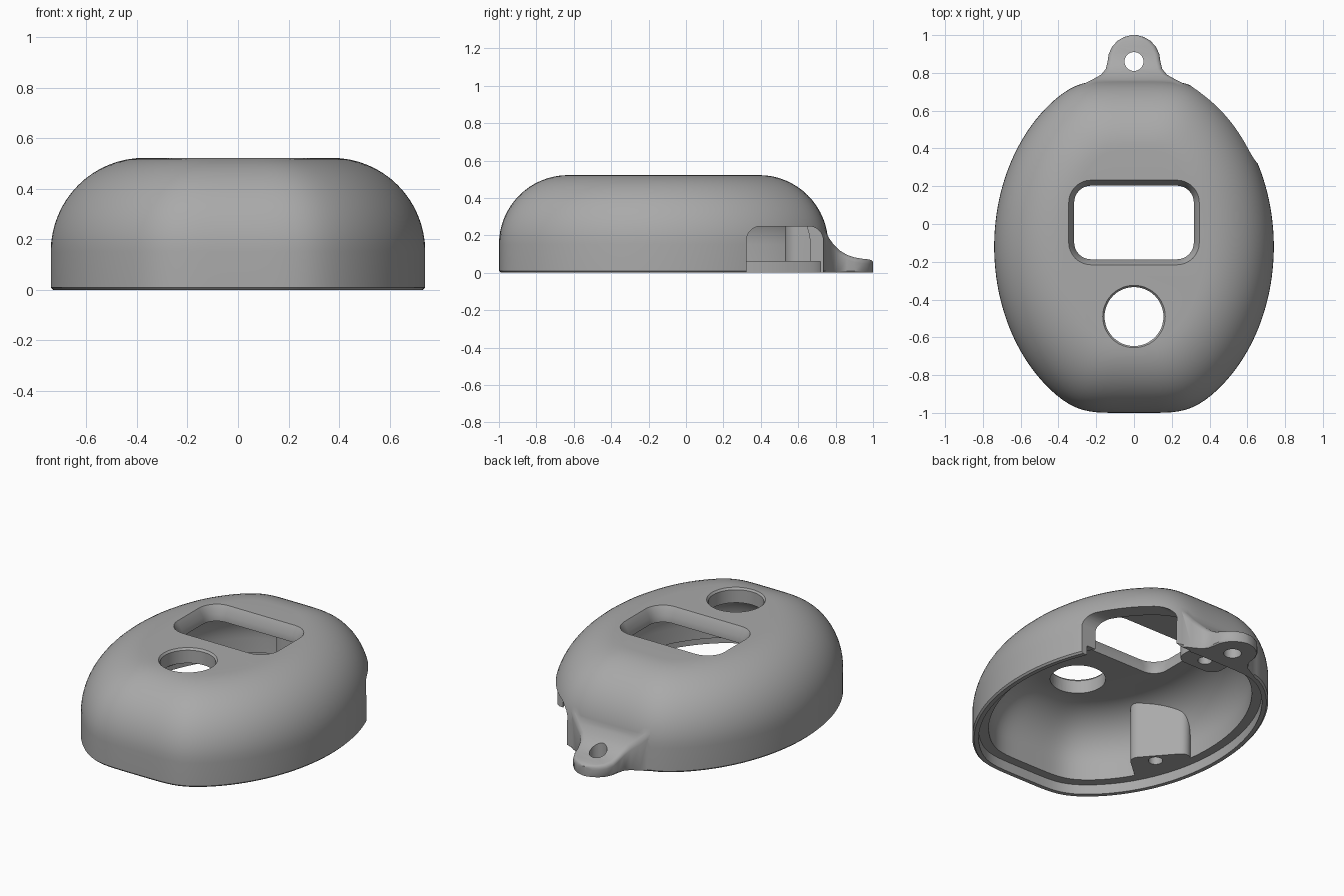
import bpy, bmesh, math

if "Cube" in bpy.data.objects:
    bpy.data.objects.remove(bpy.data.objects["Cube"], do_unlink=True)

grey = bpy.data.materials.new("shell grey")
grey.use_nodes = True
colour = (0.4, 0.4, 0.4, 1)
grey.diffuse_color = colour
grey.node_tree.nodes["Principled BSDF"].inputs["Base Color"].default_value = colour


def loft(name, rings):
    """Closed solid skinned through rings of equal point count."""
    bm = bmesh.new()
    loops = [[bm.verts.new(p) for p in ring] for ring in rings]
    n = len(loops[0])
    for a, b in zip(loops, loops[1:]):
        for i in range(n):
            j = (i + 1) % n
            bm.faces.new((a[i], a[j], b[j], b[i]))
    bm.faces.new(loops[0][::-1])
    bm.faces.new(loops[-1])
    bmesh.ops.recalc_face_normals(bm, faces=bm.faces)
    mesh = bpy.data.meshes.new(name)
    bm.to_mesh(mesh)
    bm.free()
    obj = bpy.data.objects.new(name, mesh)
    bpy.context.collection.objects.link(obj)
    mesh.materials.append(grey)
    return obj


def combine(target, tool, operation):
    """Apply an exact boolean and discard the tool."""
    mod = target.modifiers.new(operation, 'BOOLEAN')
    mod.operation, mod.object, mod.solver = operation, tool, 'EXACT'
    bpy.context.view_layer.update()
    evaluated = target.evaluated_get(bpy.context.evaluated_depsgraph_get())
    mesh = bpy.data.meshes.new_from_object(evaluated)
    target.modifiers.clear()
    target.data = mesh
    bpy.data.objects.remove(tool, do_unlink=True)


def rounded_rect(cx, cy, hx, hy, r, steps=8):
    pts = []
    for k, (sx, sy) in enumerate(((1, 1), (-1, 1), (-1, -1), (1, -1))):
        for s in range(steps + 1):
            a = (k + s / steps) * math.pi / 2
            pts.append((cx + sx * (hx - r) + r * math.cos(a),
                        cy + sy * (hy - r) + r * math.sin(a)))
    return pts


def prism(name, outline, z0, z1):
    return loft(name, [[(x, y, z) for x, y in outline] for z in (z0, z1)])


def circle(cx, cy, r, n=48):
    return [(cx + r * math.cos(math.tau * i / n), cy + r * math.sin(math.tau * i / n))
            for i in range(n)]


# Plan outline: an ellipse flattened at both ends, with eased corners
HALF_X, HALF_Y, MID_Y, N = 0.742, 0.88, -0.12, 144
plan = []
for i in range(N):
    c, s = math.cos(math.tau * i / N), math.sin(math.tau * i / N)
    reach = 1 / math.hypot(c / HALF_X, s / 0.95)
    if abs(s) > 0.01:
        reach = min(reach, HALF_Y / abs(s))
    plan.append((reach * c, reach * s))
for _ in range(8):
    plan = [tuple((plan[i - 1][k] + 2 * plan[i][k] + plan[(i + 1) % N][k]) / 4 for k in (0, 1))
            for i in range(N)]


def plan_ring(inset, z):
    kx, ky = 1 - inset / HALF_X, 1 - inset / HALF_Y
    return [(x * kx, MID_Y + y * ky, z) for x, y in plan]


def dome(name, inset, start, top, radius):
    """Straight wall followed by a quarter-round shoulder."""
    rings = [plan_ring(i, z) for i, z in start]
    for k in range(17):
        a = k / 16 * math.pi / 2
        rings.append(plan_ring(inset + radius * (1 - math.cos(a)),
                               top - radius + radius * math.sin(a)))
    return loft(name, rings)


# Outer shell
shell = dome("shell", 0, [(0.01, 0), (0, 0.01)], 0.522, 0.37)

# Hanging lug, flared into the back wall: y, half width, height
stations = [(0.66, 0.30, 0.33), (0.72, 0.285, 0.275), (0.745, 0.26, 0.225), (0.765, 0.22, 0.185),
            (0.79, 0.175, 0.15), (0.82, 0.15, 0.12), (0.86, 0.14, 0.096), (0.90, 0.134, 0.082),
            (0.94, 0.115, 0.075), (0.97, 0.087, 0.072), (0.99, 0.052, 0.068), (1.0, 0.015, 0.06)]
lug_rings = []
for y, w, h in stations:
    e = min(0.025, w * 0.6)
    half = [(w - 0.006, 0), (w, 0.008), (w, h - e)]
    half += [(w - e + e * math.cos(a), h - e + e * math.sin(a))
             for a in (math.pi / 8, math.pi / 4, math.pi * 3 / 8, math.pi / 2)]
    section = half + [(-x, z) for x, z in reversed(half)]
    lug_rings.append([(x, y, z) for x, z in section])
combine(shell, loft("lug", lug_rings), 'UNION')

# Hollow interior, leaving two screw bosses standing
cavity = dome("cavity", 0.09, [(0.09, 0.03)], 0.43, 0.28)
combine(cavity, prism("back_boss", rounded_rect(0, 0.68, 0.14, 0.15, 0.07), -0.1, 0.6), 'DIFFERENCE')
turn = math.radians(-139)
side = [(-0.60 + x * math.cos(turn) - y * math.sin(turn),
         -0.46 + x * math.sin(turn) + y * math.cos(turn))
        for x, y in rounded_rect(0, 0, 0.15, 0.17, 0.05)]
side = [(-0.60 + (x + 0.60) * 1.0, y) for x, y in side]
combine(cavity, prism("side_boss", side, -0.1, 0.6), 'DIFFERENCE')
combine(shell, cavity, 'DIFFERENCE')

# Stepped rim around the open underside
combine(shell, loft("rim_step", [plan_ring(0.035, z) for z in (-0.1, 0.06)]), 'DIFFERENCE')

# Chamfered window and round button hole in the roof
window = loft("window", [[(x, y, z) for x, y in rounded_rect(0, 0.008, 0.317 + f, 0.195 + f, 0.09 + f)]
                         for z, f in ((0.3, 0), (0.47, 0), (0.57, 0.056))])
combine(shell, window, 'DIFFERENCE')
button = loft("button_hole", [[(x, y, z) for x, y in circle(0, -0.49, r)]
                              for z, r in ((0.3, 0.156), (0.51, 0.156), (0.54, 0.18))])
combine(shell, button, 'DIFFERENCE')

# Side opening with rounded upper corners
opening = rounded_rect(0.528, 0.0, 0.205, 0.248, 0.075)
combine(shell, loft("opening", [[(x, y, z) for y, z in opening] for x in (0.2, 1.0)]), 'DIFFERENCE')

# Lug hole and blind screw holes
for name, x, y, r, top in (("lug_hole", 0, 0.86, 0.05, 0.4),
                           ("back_screw", 0, 0.62, 0.04, 0.25),
                           ("side_screw", -0.51, -0.42, 0.04, 0.25)):
    combine(shell, prism(name, circle(x, y, r, 32), -0.1, top), 'DIFFERENCE')

# Smooth curved surfaces, crisp edges
bpy.ops.object.select_all(action='DESELECT')
shell.select_set(True)
bpy.context.view_layer.objects.active = shell
bpy.ops.object.shade_smooth_by_angle(angle=math.radians(30))
